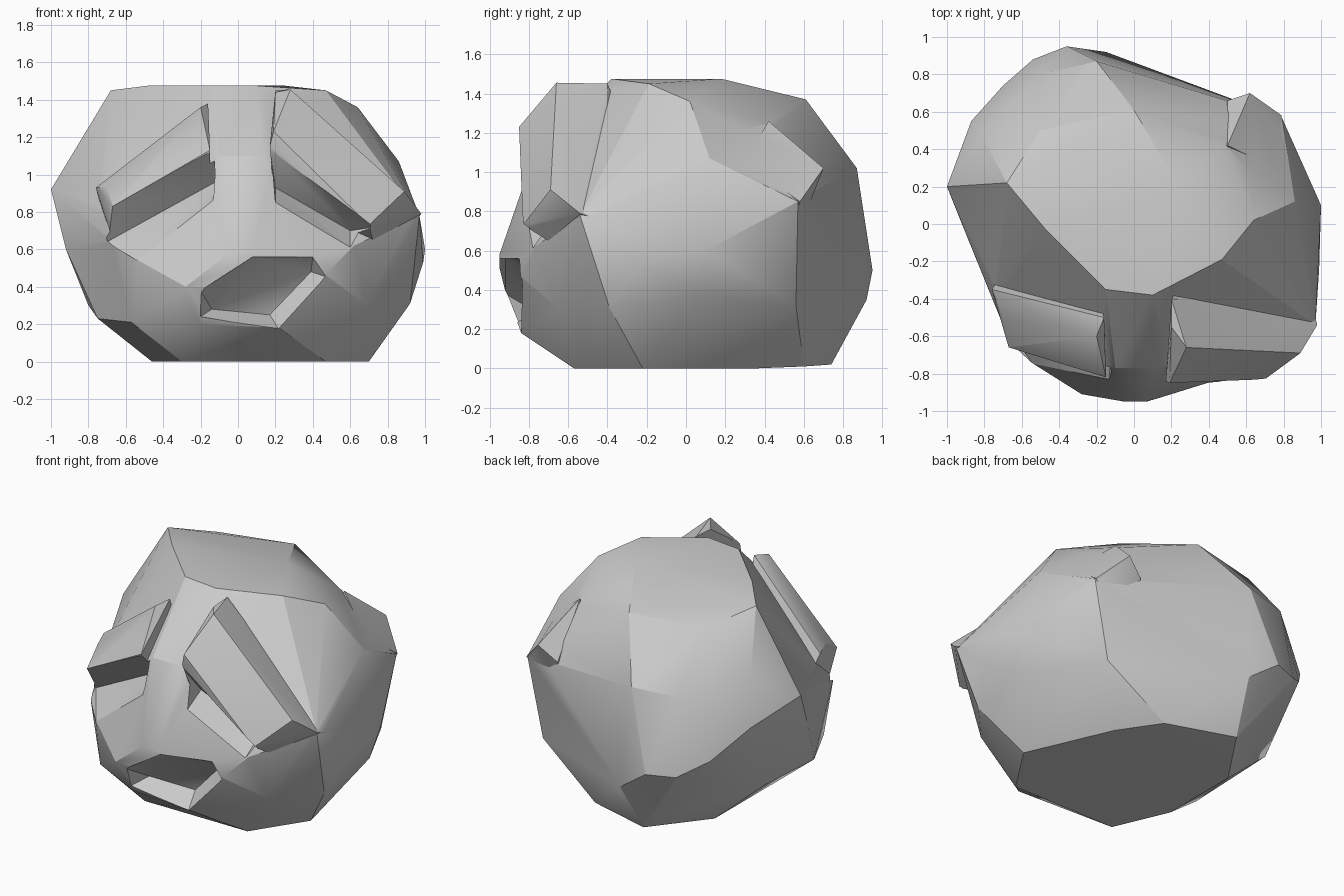
import bpy, bmesh
from math import radians

if "Cube" in bpy.data.objects:
    bpy.data.objects.remove(bpy.data.objects["Cube"])


def hull(name, pts):
    """Faceted chunk: convex hull of a few corner points."""
    bm = bmesh.new()
    for p in pts:
        bm.verts.new(p)
    r = bmesh.ops.convex_hull(bm, input=bm.verts)
    loose = [g for g in set(r["geom_interior"] + r["geom_unused"])
             if isinstance(g, bmesh.types.BMVert) and not g.link_faces]
    bmesh.ops.delete(bm, geom=loose, context='VERTS')
    bmesh.ops.recalc_face_normals(bm, faces=bm.faces)
    me = bpy.data.meshes.new(name)
    bm.to_mesh(me)
    bm.free()
    ob = bpy.data.objects.new(name, me)
    bpy.context.collection.objects.link(ob)
    return ob


def combine(target, tool, op):
    """Apply a boolean and discard the tool object."""
    tool.hide_render = True
    m = target.modifiers.new(op, 'BOOLEAN')
    m.operation, m.object, m.solver = op, tool, 'EXACT'
    bpy.context.view_layer.objects.active = target
    bpy.ops.object.modifier_apply(modifier=m.name)
    bpy.data.objects.remove(tool)


# flat underside and lower body
base = [(-.46, -.2, 0), (-.3, -.57, 0), (.47, -.57, 0), (.7, -.22, 0),
        (.45, .35, 0), (.26, .6, .01), (-.2, .74, .02), (-.46, .35, 0),
        (.92, -.39, .31), (.93, .08, .37), (.68, .56, .32), (-.15, .92, .35),
        (-.75, -.3, .23), (-.8, .3, .3)]
# widest belt
belt = [(.99, -.24, .53), (1, .1, .6), (.79, .57, .85), (.4, .69, .75),
        (-.36, .95, .5), (-.54, .88, .5), (-.7, .74, .6), (-.87, .55, .8),
        (-1, .2, .92), (-.92, 0, .6), (.97, -.45, .78), (-.74, -.35, .85)]
# rounded top
crown = [(-.2, .87, 1.02), (.86, .12, 1.07), (.64, .02, 1.36), (.62, .28, 1.22), (.48, .43, 1.25),
         (0, .61, 1.37), (-.5, .5, 1.36), (-.68, .22, 1.45), (.47, -.19, 1.45),
         (.1, -.38, 1.475), (-.15, -.35, 1.475), (-.48, -.02, 1.475), (.25, .18, 1.475),
         (-.5, .8, 1.0), (-.82, .48, 1.12)]
# nose strip, cheeks and chin
front = [(-.1, -.77, 1.1), (.13, -.77, 1.1), (-.05, -.95, .58), (.06, -.95, .58),
         (-.28, -.91, .4), (.1, -.95, .4), (.47, -.84, .47), (.62, -.77, .62),
         (-.55, -.74, .55), (-.57, -.66, .21), (.69, -.64, .3), (-.2, -.84, .2), (.22, -.84, .18),
         (.97, -.54, .78), (-.66, -.64, .64)]
head = hull("rock_head", base + belt + crown + front)

# rear right lump
combine(head, hull("rear_lump", [(.62, .7, 1.02), (.5, .66, .92), (.79, .58, .85), (.5, .42, 1.26),
                                (.5, .5, .5), (.4, .3, .8), (.75, .3, 1.05)]), 'UNION')

# heavy brows
left_brow = [(-.76, -.35, .93), (-.16, -.5, 1.38), (-.7, -.5, .93), (-.2, -.6, 1.36),
             (-.15, -.82, 1.13), (-.67, -.66, .83), (-.15, -.7, .8), (-.66, -.64, .62),
             (-.2, -.3, .9), (-.7, -.25, .7)]
right_brow = [(.2, -.55, 1.44), (.98, -.54, .79), (.28, -.66, 1.455), (.89, -.69, .91),
              (.19, -.85, 1.23), (.17, -.84, 1.15), (.7, -.83, .73), (.2, -.7, .8),
              (.72, -.7, .65), (.3, -.25, 1.1), (.95, -.42, .75), (.2, -.4, 1.45)]
for name, pts in (("left_brow", left_brow), ("right_brow", right_brow)):
    combine(head, hull(name, pts), 'UNION')


def eye(name, top, crease, sill):
    """Slanted wedge slot; each argument holds its inner and outer end."""
    pts = list(top) + list(crease) + list(sill)
    pts += [(x, y - .25, z) for x, y, z in list(top) + list(sill)]
    combine(head, hull(name, pts), 'DIFFERENCE')


# eye slots under the brows
eye("left_eye_cut", [(-.13, -.82, 1.13), (-.72, -.66, .82)],
    [(-.12, -.66, .96), (-.7, -.52, .64)], [(-.14, -.9, .82), (-.54, -.75, .54)])
eye("right_eye_cut", [(.17, -.85, 1.14), (.73, -.83, .72)],
    [(.2, -.68, .93), (.6, -.64, .7)], [(.2, -.9, .81), (.6, -.78, .61)])

# lopsided open mouth: its roof slopes back down to the lower lip
rim = [(-.2, .38), (.08, .56), (.4, .56), (.48, .45), (.22, .17), (-.2, .24)]
back = [(-.14, -.75, .28), (.17, -.7, .25), (.39, -.76, .48)]
combine(head, hull("mouth_cut", [(x, -1.05, z) for x, z in rim] + [(x, -.92, z) for x, z in rim[:2]]
                   + [(x, -.85, z) for x, z in rim[2:]] + back), 'DIFFERENCE')

bpy.ops.object.select_all(action='DESELECT')
head.select_set(True)
bpy.context.view_layer.objects.active = head
bpy.ops.object.shade_smooth_by_angle(angle=radians(25))
